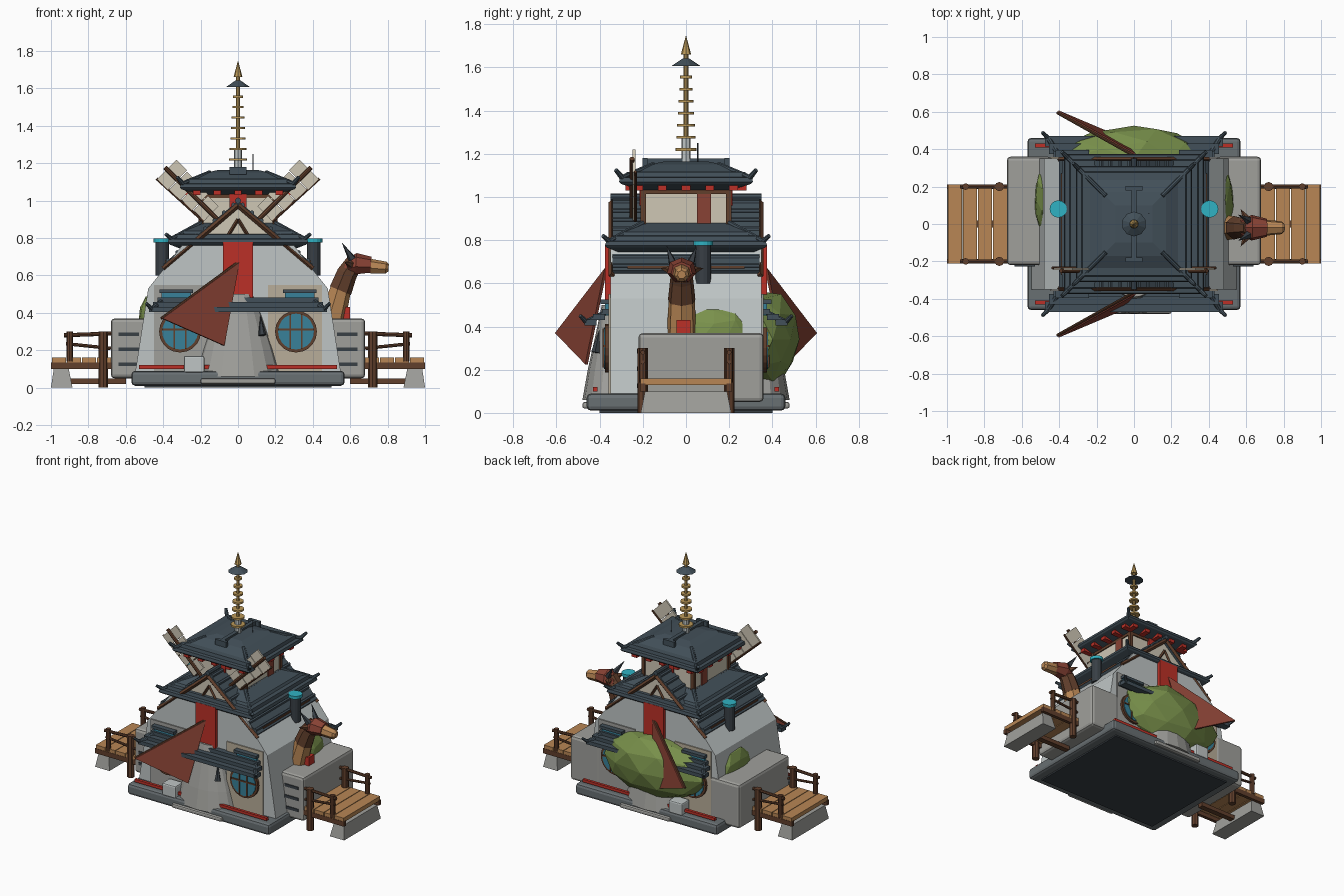
import bpy, bmesh, math, random
from mathutils import Vector, Matrix

if "Cube" in bpy.data.objects:
    bpy.data.objects.remove(bpy.data.objects["Cube"])
random.seed(4)

def mat(name, *c):
    m = bpy.data.materials.new(name)
    m.diffuse_color = (*c, 1)
    m.use_nodes = True
    m.node_tree.nodes["Principled BSDF"].inputs["Base Color"].default_value = m.diffuse_color
    return m
SLATE = mat("slate", .055, .08, .1); DARK = mat("dark_metal", .04, .05, .06)
WALL = mat("pale_wall", .52, .56, .56); STONE = mat("stone", .35, .35, .33)
BASE = mat("base_stone", .14, .16, .17); CREAM = mat("cream", .62, .57, .46)
BEIGE = mat("beige", .48, .42, .32); BROWN = mat("brown_wood", .12, .05, .025)
TAN = mat("plank", .48, .24, .09); RED = mat("red", .5, .03, .02)
RUST = mat("rust", .25, .055, .035); BLUE = mat("glass", .04, .22, .32)
CYAN = mat("cyan", .03, .45, .55); GREEN = mat("leaf", .19, .28, .07)
GOLD = mat("gold", .5, .32, .1); PINK = mat("pink", .55, .2, .35)

def finish(name, bm, m, bevel=0):
    bmesh.ops.recalc_face_normals(bm, faces=bm.faces)
    me = bpy.data.meshes.new(name)
    bm.to_mesh(me); bm.free()
    o = bpy.data.objects.new(name, me)
    bpy.context.collection.objects.link(o)
    me.materials.append(m)
    if bevel:
        b = o.modifiers.new("bevel", "BEVEL"); b.width = bevel; b.segments = 2
    return o

def loft(name, rings, m, bevel=0):
    bm = bmesh.new()
    rows = [[bm.verts.new(p) for p in r] for r in rings]
    n = len(rows[0])
    for a, b in zip(rows, rows[1:]):
        for i in range(n):
            bm.faces.new((a[i], a[(i+1) % n], b[(i+1) % n], b[i]))
    bm.faces.new(rows[0]); bm.faces.new(rows[-1])
    return finish(name, bm, m, bevel)

def box(name, x, y, z, m, bevel=0):
    return loft(name, [[(x[0], y[0], k), (x[1], y[0], k), (x[1], y[1], k), (x[0], y[1], k)] for k in z], m, bevel)

def tiers(name, steps, m):  # stacked square rings (half x, half y, z)
    return loft(name, [[(-a, -b, z), (a, -b, z), (a, b, z), (-a, b, z)] for a, b, z in steps], m)

def prism_y(name, prof, y0, y1, m):  # xz profile pushed along y
    return loft(name, [[(x, y, z) for x, z in prof] for y in (y0, y1)], m)

def rod(name, p, q, r0, m, r1=None, n=8):
    p, q = Vector(p), Vector(q); d = q - p
    bm = bmesh.new()
    mx = Matrix.Translation((p+q)/2) @ d.to_track_quat('Z', 'Y').to_matrix().to_4x4()
    bmesh.ops.create_cone(bm, cap_ends=True, segments=n, radius1=r0, radius2=r0 if r1 is None else r1, depth=d.length, matrix=mx)
    return finish(name, bm, m)

def bush(name, c, r, jitter=.06):
    bm = bmesh.new()
    bmesh.ops.create_icosphere(bm, subdivisions=2, radius=1)
    for v in bm.verts:
        k = 1 + random.uniform(-jitter, jitter)
        v.co = Vector(c) + Vector(a*b*k for a, b in zip(v.co, r))
    return finish(name, bm, GREEN)

# Base and main body
box("plinth", (-.57, .57), (-.46, .46), (.01, .09), BASE, .02)
box("foundation", (-.5, .5), (-.4, .4), (0, .02), DARK)
prism_y("main_body", [(-.55, .08), (.55, .08), (.48, .53), (.36, .68), (.3, .76), (-.3, .76), (-.36, .68), (-.48, .53)], -.35, .35, WALL)
for s in (-1, 1):
    box("door_step", (-.2, .2), sorted((s*.42, s*.48)), (.02, .05), STONE, .01)
    # rounded sloping centre bay
    loft("centre_bay", [[(w*math.cos(a), s*(.34+d*math.sin(a)), z) for a in [i*math.pi/8 for i in range(9)]]
         for w, d, z in ((.23, .14, .06), (.19, .115, .2), (.13, .075, .38), (.08, .05, .5))], STONE)
    box("banner", (-.08, .08), sorted((s*.34, s*.375)), (.48, .78), RED)
    # slanted pennant with pole
    a, b, c = Vector((0, s*.365, .67)), Vector((-.41, s*.595, .37)), Vector((-.08, s*.455, .225))
    off = Vector((.008, s*.012, 0))
    loft("pennant", [[a, b, c], [a+off, b+off, c+off]], RUST)
    rod("pennant_pole", a, b, .008, BROWN)
    # awning
    for i, (y, z, h) in enumerate(((.36, .47, .43), (.4, .445, .455), (.44, .42, .475))):
        box("awning_slat", (-h, h), sorted((s*(y-.025), s*(y+.03))), (z-.015, z+.012), SLATE)
    for x in (-1, 1):
        rod("awning_hip", (x*.41, s*.38, .46), (x*.46, s*.46, .42), .014, SLATE)
        rod("awning_tip", (x*.46, s*.46, .42), (x*.49, s*.49, .45), .013, SLATE, .009)
        box("low_rail", sorted((x*.13, x*.53)), sorted((s*.41, s*.43)), (.1, .12), RED)
        rod("bay_spike", (x*.13, s*.42, .28), (x*.12, s*.4, .39), .022, DARK, 0, 6)
        # wall panel, round window, upper window
        box("wall_panel", sorted((x*.16, x*.45)), sorted((s*.34, s*.358)), (.09, .55), BEIGE if x*s < 0 else STONE)
        rod("window_ring", (x*.31, s*.34, .3), (x*.31, s*.375, .3), .112, BROWN, n=20)
        rod("window_glass", (x*.31, s*.35, .3), (x*.31, s*.38, .3), .096, BLUE, n=20)
        for t in (-.03, .03):
            h = .09
            box("window_bar", (x*.31+t-.004, x*.31+t+.004), sorted((s*.37, s*.386)), (.3-h, .3+h), BROWN)
        box("window_crossbar", (x*.31-.095, x*.31+.095), sorted((s*.37, s*.386)), (.305, .315), BROWN)
        box("upper_window", sorted((x*.25, x*.41)), sorted((s*.35, s*.375)), (.45, .51), BLUE)
        box("upper_window_hood", sorted((x*.24, x*.42)), sorted((s*.35, s*.395)), (.505, .525), SLATE)
    box("crate", (-.29, -.18), sorted((s*.37, s*.46)), (.08, .17), WALL, .01)

# Side blocks, porches, chimneys
for s in (-1, 1):
    X = lambda a, b: sorted((s*a, s*b))
    box("side_block", X(.44, .68), (-.22, .36), (.05, .37), STONE, .02)
    for z in (.19, .27, .35):
        box("block_vent", X(.53, .64), (-.226, -.2), (z-.08+.005, z-.08+.025), DARK)
    bush("side_bush", (s*.46, .13, .34), (.075, .19, .165))
    for i in range(4):
        box("deck_plank", X(.68+i*.08, .755+i*.08), (-.21, .21), (.13, .16), TAN)
    loft("porch_foot", [[(s*a, -y, z), (s*b, -y, z), (s*b, y, z), (s*a, y, z)]
         for a, b, y, z in ((.885, 1, .21, 0), (.905, .985, .19, .1))], STONE)
    for y in (-.2, .2):
        box("deck_beam", X(.66, 1), (y-.012, y+.012), (.1, .135), BROWN)
        rod("porch_leg", (s*.72, y, 0), (s*.72, y, .3), .025, BROWN)
        rod("rail_post", (s*.9, y, .14), (s*.9, y, .3), .018, BROWN)
        rod("hand_rail", (s*.66, y, .29), (s*.93, y, .28), .011, BROWN)
        rod("mid_rail", (s*.68, y, .21), (s*.92, y, .235), .009, BROWN)
    box("under_brace", X(.6, .95), (-.02, .02), (.02, .05), BROWN)
    rod("chimney", (s*.405, .08, .6), (s*.405, .08, .785), .036, DARK, n=12)
    rod("chimney_cap", (s*.405, .08, .775), (s*.405, .08, .797), .046, CYAN, n=16)
    box("eave_beam", X(.33, .39), (-.27, .27), (.65, .68), BROWN)
bush("back_bush", (0, .35, .34), (.41, .175, .235))

# Gable roof running front to back
dx, dz = .4, .34
for s in (-1, 1):
    prism_y("gable_slope", [(0, 1.0), (s*dx, 1-dz), (s*(dx-.02), .965-dz+.01), (0, .965)], -.34, .34, SLATE)
    for i in range(8):
        t = (i+.5)/8
        rod("gable_tile_row", (s*dx*t, -.34, 1-dz*t), (s*dx*t, .34, 1-dz*t), .012, SLATE, n=6)
    for e in (-1, 1):
        rod("barge_board", (0, e*.345, .975), (s*dx, e*.345, .975-dz), .014, BROWN, n=4)
        rod("gable_strut", (s*.11, e*.33, .72), (0, e*.33, .9), .009, BROWN, n=4)
for e in (-1, 1):
    prism_y("gable_wall", [(-.34, .68), (.34, .68), (0, .965)], e*.3, e*.32, CREAM)
    box("gable_tie", (-.33, .33), sorted((e*.31, e*.345)), (.68, .7), SLATE)
rod("gable_ridge", (0, -.35, 1), (0, .35, 1), .016, SLATE)

# Hipped roofs: stepped tiers with upturned hip ends
tiers("lower_roof", [(.3, .3, .74), (.365, .365, .765), (.375, .375, .775), (.37, .37, .795), (.345, .345, .797),
                     (.34, .34, .82), (.31, .31, .822), (.3, .3, .838), (.2, .2, .88)], SLATE)
tiers("upper_roof", [(.2, .2, 1.03), (.3, .3, 1.06), (.31, .31, 1.07), (.305, .305, 1.09), (.28, .28, 1.092),
                     (.275, .275, 1.115), (.235, .235, 1.118), (.17, .17, 1.15), (.1, .1, 1.165)], SLATE)
for sx in (-1, 1):
    for sy in (-1, 1):
        for a, b, c, z0, z1, z2 in ((.2, .355, .385, .88, .795, .82), (.15, .295, .325, 1.15, 1.09, 1.125)):
            rod("hip_ridge", (sx*a, sy*a, z0), (sx*b, sy*b, z1), .013, SLATE)
            rod("hip_tip", (sx*b, sy*b, z1), (sx*c, sy*c, z2), .014, SLATE, .01)
        box("corner_post", sorted((sx*.185, sx*.21)), sorted((sy*.185, sy*.21)), (.8, 1.05), BROWN)
for s in (-1, 1):
    for i in range(5):  # red rafter ends
        t = -.22+i*.11
        box("rafter_x", (t-.02, t+.02), sorted((s*.2, s*.28)), (1.03, 1.055), RED)
        box("rafter_y", sorted((s*.2, s*.28)), (t-.02, t+.02), (1.03, 1.055), RED)
    for z in (.865, 1.025):
        box("wall_beam_x", (-.205, .205), sorted((s*.19, s*.208)), (z-.012, z+.012), BROWN)
        box("wall_beam_y", sorted((s*.19, s*.208)), (-.205, .205), (z-.012, z+.012), BROWN)
    box("side_door", sorted((s*.19, s*.208)), (.05, .115), (.85, 1.015), RUST)
    box("front_hanging", (-.045, .045), sorted((s*.19, s*.215)), (.87, 1.05), RED)
    box("ridge_end", (-.045, .045), (s*.19-.012, s*.19+.012), (1.14, 1.18), SLATE)
    # slatted sails either side of the gable
    d, n = Vector((s*.71, 0, .705)), Vector((s*.705, 0, -.71))
    o = Vector((0, -.235, .79))
    for i in range(4):
        a, b = o+d*(.2+i*.085), o+d*(.28+i*.085)
        w = .055+.006*i
        f = Vector((0, .012, 0))
        loft("sail_slat", [[a-n*w+k, b-n*w+k, b+n*w+k, a+n*w+k] for k in (-f, f*0)], CREAM)
    rod("sail_spar", o+d*.12+Vector((0, -.015, 0)), o+d*.55+Vector((0, -.015, 0)), .012, BROWN)
    rod("sail_edge", o+d*.2+n*.06, o+d*.54+n*.075, .007, BROWN)
box("upper_storey", (-.2, .2), (-.2, .2), (.8, 1.05), CREAM)
box("roof_ridge", (-.014, .014), (-.19, .19), (1.14, 1.178), SLATE)
rod("antenna", (.08, .055, 1.14), (.08, .055, 1.25), .003, DARK)

# Spire
rod("spire_foot", (0, 0, 1.15), (0, 0, 1.28), .022, WALL)
rod("spire_pole", (0, 0, 1.2), (0, 0, 1.66), .011, GOLD)
for i in range(7):
    z = 1.22+i*.056
    rod("spire_ring", (0, 0, z-.006), (0, 0, z+.006), .048-.0035*i, GOLD, n=12)
rod("spire_hood", (0, 0, 1.608), (0, 0, 1.642), .066, SLATE, .015, 10)
rod("spire_tip", (0, 0, 1.66), (0, 0, 1.75), .024, GOLD, 0, 8)

# Animal head looking out to the right
def ring(c, r, w, tilt, n=7):
    return [(c[0]+r*math.cos(a)*math.cos(tilt), -.02+w*math.sin(a), c[1]+r*math.cos(a)*math.sin(tilt)) for a in [2*math.pi*i/n for i in range(n)]]
loft("neck_lower", [ring((.5, .36), .075, .07, -.4), ring((.545, .52), .06, .062, -.4)], TAN)
loft("neck_upper", [ring((.545, .52), .064, .065, -.4), ring((.58, .61), .058, .055, -.5), ring((.62, .67), .05, .045, -.7)], BROWN)
loft("head", [ring((.57, .64), .04, .045, 1.5), ring((.63, .66), .06, .07, 1.5), ring((.71, .655), .045, .05, 1.5)], RUST)
loft("snout", [ring((.69, .65), .042, .045, 1.5), ring((.79, .64), .034, .035, 1.5), ring((.805, .64), .02, .02, 1.5)], TAN)
box("collar", (.5, .6), (-.045, .02), (.36, .43), RED)
for s in (-1, 1):
    rod("horn", (.61, -.02+s*.04, .69), (.555, -.02+s*.07, .775), .022, DARK, 0, 5)
    rod("ear", (.6, -.02+s*.05, .66), (.57, -.02+s*.1, .67), .022, BROWN, 0, 5)
rod("flower", (.34, -.12, .645), (.375, -.12, .655), .03, PINK, .02, 6)
